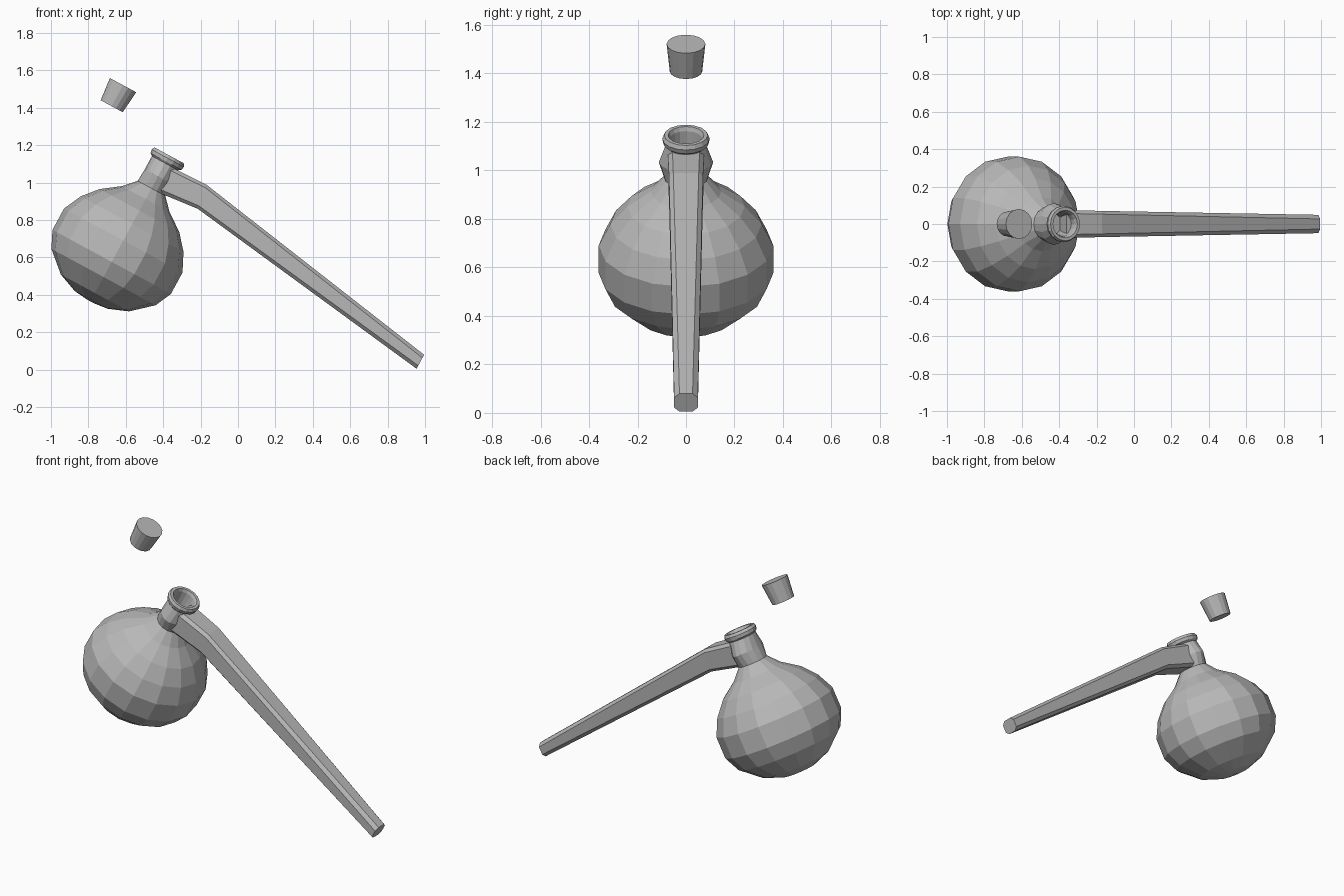
import bpy, bmesh, math
from mathutils import Matrix, Vector

cube = bpy.data.objects.get("Cube")
if cube:
    bpy.data.objects.remove(cube, do_unlink=True)

SIDES = 16
TILT = Matrix.Rotation(math.radians(28.4), 4, 'Y')

grey = bpy.data.materials.new("plain grey")
grey.use_nodes = True
grey.diffuse_color = (0.48, 0.48, 0.48, 1)
grey.node_tree.nodes["Principled BSDF"].inputs["Base Color"].default_value = (0.48, 0.48, 0.48, 1)


def loft(name, loops):
    """Skin a series of point loops and close both ends."""
    bm = bmesh.new()
    rings = [[bm.verts.new(p) for p in loop] for loop in loops]
    for a, b in zip(rings, rings[1:]):
        n = len(a)
        for i in range(n):
            j = (i + 1) % n
            bm.faces.new((a[i], a[j], b[j], b[i]))
    bm.faces.new(rings[0][::-1])
    bm.faces.new(rings[-1])
    bmesh.ops.recalc_face_normals(bm, faces=bm.faces)
    mesh = bpy.data.meshes.new(name)
    bm.to_mesh(mesh)
    bm.free()
    mesh.materials.append(grey)
    obj = bpy.data.objects.new(name, mesh)
    bpy.context.collection.objects.link(obj)
    return obj


def ring(height, rx, ry):
    angles = [2 * math.pi * i / SIDES for i in range(SIDES)]
    return [Vector((rx * math.cos(a), ry * math.sin(a), height)) for a in angles]


def turned(name, centre, profile):
    """Tilted turned shape from (height, x radius, y radius) rows."""
    obj = loft(name, [ring(*row) for row in profile])
    obj.matrix_world = Matrix.Translation(centre) @ TILT
    return obj


# Round bulb, neck, rolled rim and hollow mouth
bulb = [(-0.335, 0.02), (-0.326, 0.1), (-0.284, 0.207), (-0.187, 0.317),
        (-0.095, 0.36), (0.035, 0.36), (0.135, 0.312), (0.217, 0.242),
        (0.287, 0.145)]
neck = [(0.352, 0.084, 0.09), (0.425, 0.08, 0.112), (0.505, 0.08, 0.084)]
rim = [(0.515, 0.094), (0.535, 0.098), (0.552, 0.09), (0.552, 0.074),
       (0.535, 0.066), (0.41, 0.056)]
profile = ([(t, r, r) for t, r in bulb] + neck + [(t, r, r) for t, r in rim])
turned("flask_body", (-0.63, 0, 0.66), profile)


# Long bent spout with a chamfered section
def section(top, bottom, half_width, chamfer):
    top, bottom = Vector((top[0], 0, top[1])), Vector((bottom[0], 0, bottom[1]))
    mid, up = (top + bottom) / 2, (top - bottom) / 2
    k = 1 - chamfer
    corners = [(1, k), (k, 1), (-k, 1), (-1, k),
               (-1, -k), (-k, -1), (k, -1), (1, -k)]
    return [mid + up * v + Vector((0, half_width * w, 0)) for v, w in corners]


loft("spout", [
    section((-0.36, 1.085), (-0.42, 0.945), 0.075, 0.25),
    section((-0.17, 0.99), (-0.215, 0.86), 0.07, 0.25),
    section((0.995, 0.08), (0.955, 0.005), 0.049, 0.45),
])

# Loose tapered stopper above the mouth
turned("stopper", (-0.645, 0, 1.465), [(-0.064, 0.067, 0.067), (0.064, 0.08, 0.08)])
